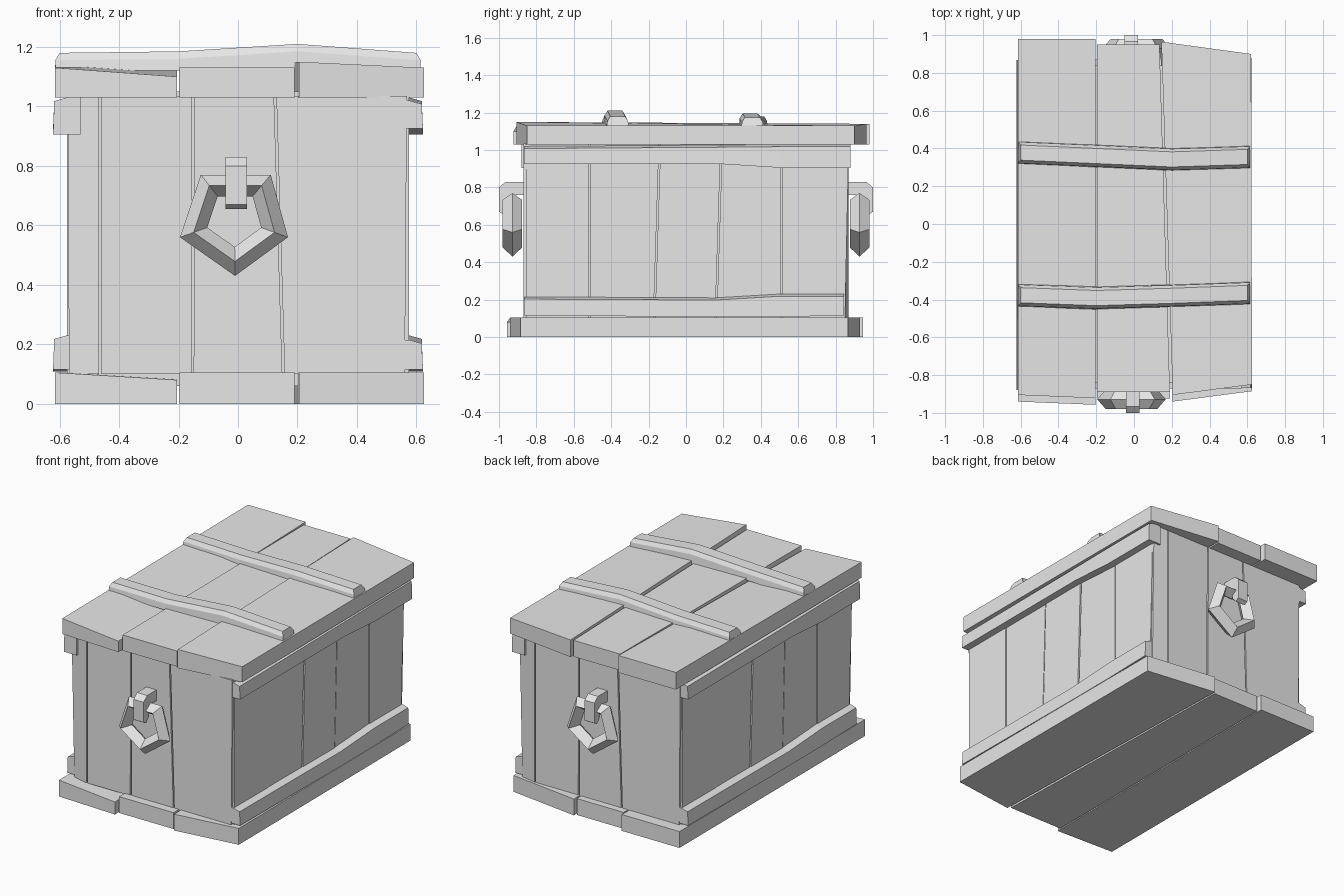
import bpy, bmesh
from mathutils import Vector

if "Cube" in bpy.data.objects:
    bpy.data.objects.remove(bpy.data.objects["Cube"], do_unlink=True)

grey = bpy.data.materials.new("plain_grey")
grey.use_nodes = True
grey.diffuse_color = (0.8, 0.8, 0.8, 1)
grey.node_tree.nodes["Principled BSDF"].inputs["Base Color"].default_value = (0.8, 0.8, 0.8, 1)


def loft(name, sections, turn=False, closed=False):
    """Skin a row of equal sections; turn spins it half way round z."""
    s = -1 if turn else 1
    bm = bmesh.new()
    rows = [[bm.verts.new((s * x, s * y, z)) for x, y, z in sec] for sec in sections]
    n = len(rows[0])
    pairs = list(zip(rows, rows[1:]))
    if closed:
        pairs.append((rows[-1], rows[0]))
    else:
        bm.faces.new(rows[0])
        bm.faces.new(rows[-1])
    for a, b in pairs:
        for i in range(n):
            j = (i + 1) % n
            bm.faces.new((a[i], a[j], b[j], b[i]))
    bmesh.ops.recalc_face_normals(bm, faces=bm.faces)
    mesh = bpy.data.meshes.new(name)
    bm.to_mesh(mesh)
    bm.free()
    mesh.materials.append(grey)
    ob = bpy.data.objects.new(name, mesh)
    bpy.context.collection.objects.link(ob)
    return ob


# Inner core behind the plank gaps
def ring_at(z):
    return [(-.55, -.84, z), (.55, -.84, z), (.55, .84, z), (-.55, .84, z)]


loft("core", [ring_at(.06), ring_at(1.05)])

# Lid and base planks: outline corners run front-left, front-right, back-right, back-left
outlines = {
    "left": [(-.615, -.94), (-.205, -.957), (-.205, .945), (-.615, .945)],
    "middle": [(-.197, -.925), (.19, -.925), (.135, .915), (-.197, .915)],
    "right": [(.205, -.94), (.625, -.885), (.62, .865), (.145, .93)],
}
lid_tops = {"left": (1.13, 1.10, 1.14, 1.14),
            "middle": (1.13, 1.13, 1.135, 1.135),
            "right": (1.15, 1.13, 1.13, 1.14)}
base_tops = {"left": (.105, .08, .105, .105),
             "middle": (.105,) * 4, "right": (.105,) * 4}
for side, outline in outlines.items():
    for part, bottom, tops, shift in (("base", 0, base_tops, 0), ("lid", 1.03, lid_tops, .035)):
        low = [(x, y + shift, bottom) for x, y in outline]
        high = [(x, y + shift, z) for (x, y), z in zip(outline, tops[side])]
        loft(f"{part}_plank_{side}", [low, high])

# Wall planks: seams given as (bottom, top) positions along the wall
GAP = .004
Z0, Z1 = .1, 1.035
side_seams = [(-.86, -.86), (-.515, -.515), (-.17, -.14), (.16, .19), (.51, .51), (.84, .865)]
end_seams = [(-.57, -.575), (-.465, -.465), (-.153, -.15), (.153, .125), (.565, .572)]
for turn, long_name, short_name in ((False, "left", "front"), (True, "right", "back")):
    for i, (a, b) in enumerate(zip(side_seams, side_seams[1:])):
        out = .575 - .003 * (i % 2)
        low, high = [[(.5, a[k] + GAP, z), (out, a[k] + GAP, z),
                      (out, b[k] - GAP, z), (.5, b[k] - GAP, z)] for k, z in ((0, Z0), (1, Z1))]
        loft(f"{long_name}_wall_plank_{i + 1}", [low, high], turn)
    for i, (a, b) in enumerate(zip(end_seams, end_seams[1:])):
        g = GAP if i else GAP / 2
        ends = []
        for k, z in ((0, Z0), (1, Z1)):
            y = -.85 if (i == 0 and k == 0) else -.87
            ends.append([(a[k] + g, -.8, z), (a[k] + g, y, z),
                         (b[k] - g, -.87, z), (b[k] - g, -.8, z)])
        loft(f"{short_name}_wall_plank_{i + 1}", ends, turn)

    # Rails along the long walls: stations of (y, bottom z, top z)
    rails = {"upper": [(-.867, .925, 1.02), (.19, .925, 1.027), (.51, .905, 1.03), (.88, .905, 1.03)],
             "lower": [(-.867, .115, .215), (.16, .108, .21), (.5, .108, .23), (.845, .115, .23)]}
    for level, stations in rails.items():
        loft(f"{long_name}_{level}_rail",
             [[(.53, y, lo), (.622, y, lo), (.618, y, hi - .012), (.575, y, hi), (.53, y, hi)]
              for y, lo, hi in stations], turn)

    # Pentagonal ring with a diamond section
    centre = Vector((-.012, -.928, .625))
    corners = [(-.113, .145), (.122, .145), (.18, -.065), (.002, -.195), (-.183, -.065)]
    section = [(1, 0), (.75, -.052), (.5, 0), (.75, .052)]
    loft(f"{short_name}_ring",
         [[centre + Vector((x * f, d, z * f)) for f, d in section] for x, z in corners],
         turn, closed=True)

    # Hook holding the ring
    profile = [(-.85, .83), (-.965, .83), (-1, .80), (-1, .67), (-.975, .655),
               (-.945, .69), (-.945, .76), (-.85, .76)]
    xs = (-.02, .05) if turn else (-.042, .03)
    loft(f"{short_name}_hook", [[(x, y, z) for y, z in profile] for x in xs], turn)

# Straps across the lid: stations of (x, centre y, top z)
straps = {"front": [(-.607, -.377, 1.18), (-.2, -.392, 1.185), (.2, -.38, 1.21), (.607, -.365, 1.18)],
          "back": [(-.607, .378, 1.18), (-.2, .36, 1.18), (.2, .342, 1.195), (.607, .355, 1.175)]}
for name, stations in straps.items():
    sections = []
    for x, y, z in stations:
        flare = .012 if abs(x) > .5 else 0
        xb, xt = x * (1 + flare), x * (1 - flare)
        sections.append([(xb, y - .06, 1.12), (xb, y + .06, 1.12), (xb, y + .055, z - .025),
                         (xt, y + .04, z), (xt, y - .04, z), (xb, y - .055, z - .025)])
    loft(f"{name}_strap", sections)
